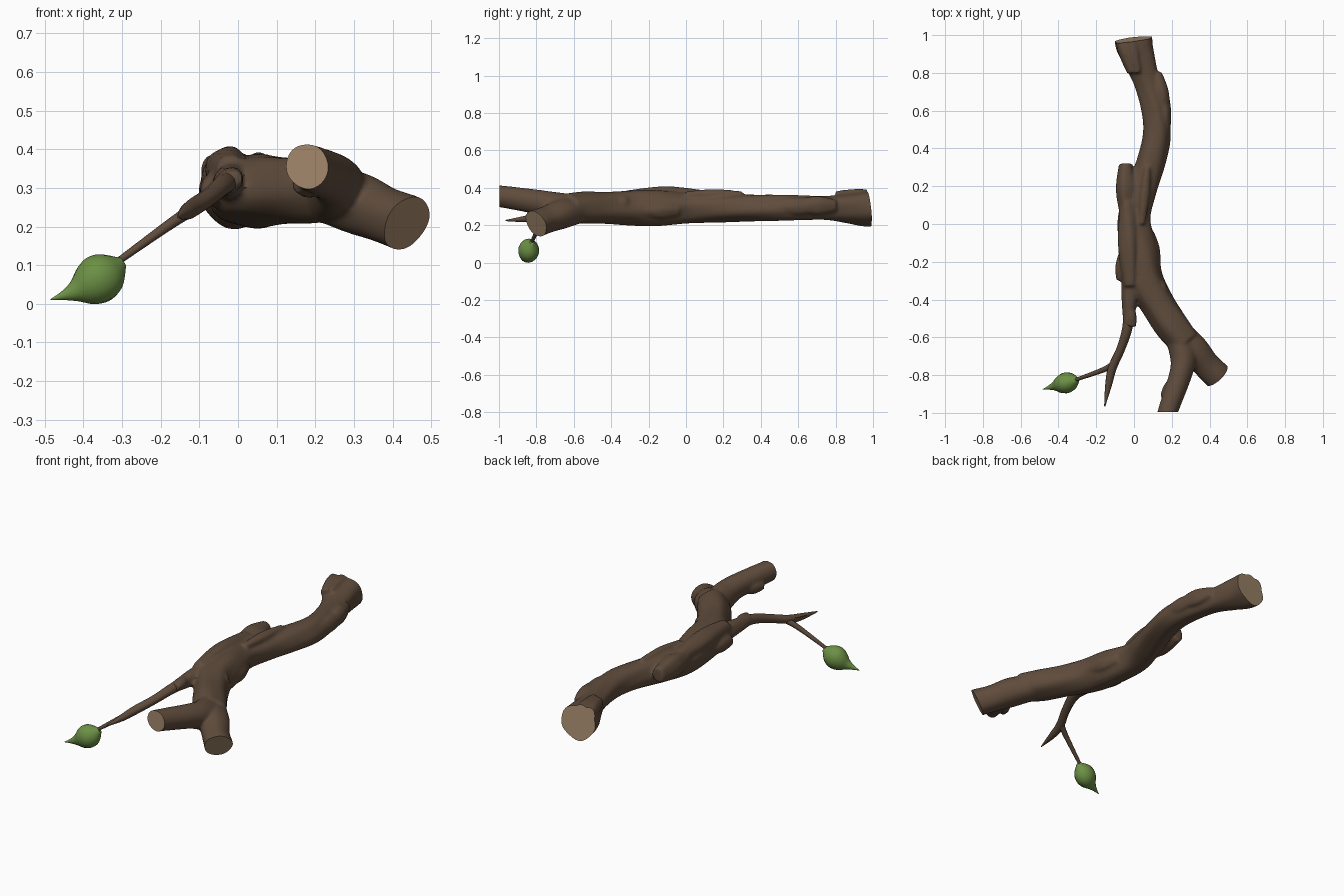
import bpy
import bmesh
from math import sin, cos, pi, radians
from mathutils import Vector

default = bpy.data.objects.get("Cube")
if default:
    bpy.data.objects.remove(default, do_unlink=True)

UP = Vector((0, 0, 1))


def make_material(name, rgb):
    mat = bpy.data.materials.new(name)
    mat.use_nodes = True
    mat.diffuse_color = (*rgb, 1)
    shader = mat.node_tree.nodes["Principled BSDF"]
    shader.inputs["Base Color"].default_value = mat.diffuse_color
    return mat


bark = make_material("brown bark", (.115, .072, .045))
cut_wood = make_material("pale cut wood", (.37, .25, .15))
leaf_green = make_material("leaf green", (.15, .28, .06))


def smooth_path(points, steps=6):
    """Catmull-Rom samples through points of (x, y, z, radius)."""
    points = [Vector(p) for p in points]
    padded = [points[0], *points, points[-1]]
    samples = []
    for before, start, end, after in zip(padded, padded[1:], padded[2:], padded[3:]):
        leave, arrive = (end - before) / 2, (after - start) / 2
        for i in range(steps):
            t = i / steps
            ease = t * t * (3 - 2 * t)
            samples.append(start.lerp(end, ease) + leave * (t * (1 - t) ** 2)
                           - arrive * (t * t * (1 - t)))
    return samples + [points[-1]]


def add_tube(bm, points, sides=24, gnarl=.03, height=1):
    """Sweep an oval ring along a path, with twisting bark ridges."""
    path = smooth_path(points)
    rings = []
    for i, sample in enumerate(path):
        ahead, behind = path[min(i + 1, len(path) - 1)], path[max(i - 1, 0)]
        tangent = (ahead - behind).to_3d().normalized()
        side = tangent.cross(UP).normalized()
        top = side.cross(tangent) * height
        ring = []
        for k in range(sides):
            angle = 2 * pi * k / sides
            ridge = sin(5 * angle + 9 * sample.y) + sin(3 * angle - 7 * sample.y)
            radius = sample.w * (1 + gnarl * ridge)
            offset = (side * cos(angle) + top * sin(angle)) * radius
            ring.append(bm.verts.new(sample.to_3d() + offset))
        rings.append(ring)
    for low, high in zip(rings, rings[1:]):
        for k in range(sides):
            bm.faces.new((low[k - 1], low[k], high[k], high[k - 1]))
    bm.faces.new(reversed(rings[0]))
    bm.faces.new(rings[-1])


def add_knot(bm, start, end, z, radius):
    """A swelling that runs between two spots on the bark and tapers at both."""
    middle = [(a + b) / 2 for a, b in zip(start, end)]
    add_tube(bm, [(*start, z, radius * .65), (*middle, z, radius), (*end, z, radius * .65)],
             height=1.2)


def finish(bm, name, *materials):
    bmesh.ops.recalc_face_normals(bm, faces=bm.faces[:])
    mesh = bpy.data.meshes.new(name)
    bm.to_mesh(mesh)
    bm.free()
    for mat in materials:
        mesh.materials.append(mat)
    mesh.shade_smooth()
    mesh.set_sharp_from_angle(angle=radians(45))
    obj = bpy.data.objects.new(name, mesh)
    bpy.context.collection.objects.link(obj)
    return obj


# Main limb at an even height, from the back end to the fork: x, y, radius
limb = [(-.01, 1.06, .095), (0, .96, .1), (.03, .87, .085), (.07, .75, .068),
        (.11, .6, .07), (.12, .47, .074), (.09, .33, .076), (.04, .18, .08),
        (0, .02, .086), (.03, -.16, .1), (.06, -.3, .098), (.13, -.43, .09),
        (.2, -.54, .09), (.27, -.63, .08)]
bm = bmesh.new()
add_tube(bm, [(x, y, .292, radius) for x, y, radius in limb], height=.95)

# Two thick branches of the fork
add_tube(bm, [(.23, -.57, .28, .07), (.31, -.66, .26, .08), (.38, -.745, .23, .073),
              (.44, -.805, .207, .075), (.475, -.845, .185, .075)], gnarl=.015)
add_tube(bm, [(.23, -.58, .285, .07), (.26, -.7, .3, .07), (.245, -.8, .325, .06),
              (.18, -.99, .355, .053), (.165, -1.06, .36, .05)], gnarl=.01, height=1.1)

# Root of the thin twig
add_tube(bm, [(0, -.24, .31, .06), (-.02, -.36, .315, .046), (-.03, -.54, .315, .027)])

# Long shoulder on the upper right and its stepped top ridge
add_knot(bm, (-.045, .32), (-.04, .05), .322, .054)
add_knot(bm, (-.035, .12), (-.02, -.33), .34, .057)
add_knot(bm, (.07, .3), (.04, 0), .36, .028)
# Broken flap on the left, near the back
add_knot(bm, (.12, .8), (.165, .6), .305, .042)
add_knot(bm, (.155, .72), (.165, .46), .3, .038)
# Flares around the back end
add_knot(bm, (-.085, 1.04), (-.01, .8), .345, .038)
add_knot(bm, (-.03, 1.05), (.02, .8), .362, .028)
# Knots near the fork
add_knot(bm, (.08, -.04), (.12, -.22), .28, .036)
add_knot(bm, (.12, -.3), (.165, -.36), .32, .03)
add_knot(bm, (-.05, -.14), (-.07, -.3), .295, .038)
# Stubs under the front branch and on the twig
add_knot(bm, (.21, -.82), (.155, -.92), .31, .03)
add_knot(bm, (-.02, -.43), (-.005, -.545), .323, .026)
branch = finish(bm, "rough_branch")

# Fuse the wood into one skin
fuse = branch.modifiers.new("fuse", "REMESH")
fuse.mode = "VOXEL"
fuse.voxel_size = .009
soften = branch.modifiers.new("soften", "SMOOTH")
soften.iterations = 4
graph = bpy.context.evaluated_depsgraph_get()
fused = bpy.data.meshes.new_from_object(branch.evaluated_get(graph))
bpy.data.objects.remove(branch, do_unlink=True)
bm = bmesh.new()
bm.from_mesh(fused)

# Saw the three ends flat and fill them with pale wood
for centre, normal in [((0, .977, .3), (-.12, 1, .12)),
                       ((.437, -.8, .208), (.6, -.65, -.4)),
                       ((.18, -.996, .355), (0, -1, 0))]:
    geom = set()
    for face in bm.faces:
        if (face.calc_center_median() - Vector(centre)).length < .17:
            geom.update([face], face.edges, face.verts)
    result = bmesh.ops.bisect_plane(bm, geom=list(geom), plane_co=centre,
                                    plane_no=normal, clear_outer=True)
    rim = [e for e in result["geom_cut"] if isinstance(e, bmesh.types.BMEdge)]
    bmesh.ops.edgeloop_fill(bm, edges=rim, mat_nr=1)
finish(bm, "branch", bark, cut_wood)

# Thin twig with a pointed end
bm = bmesh.new()
add_tube(bm, [(-.02, -.42, .317, .032), (-.035, -.55, .31, .027), (-.07, -.66, .28, .023),
              (-.115, -.76, .25, .023), (-.135, -.85, .235, .018),
              (-.155, -.965, .225, .003)], sides=12)
finish(bm, "twig", bark)

# Leaf stalk
bm = bmesh.new()
add_tube(bm, [(-.1, -.74, .255, .018), (-.17, -.775, .21, .014), (-.31, -.825, .11, .009)],
         sides=10, gnarl=0)
finish(bm, "leaf_stalk", bark)

# Plump leaf bud that sags a little and ends in a point
base, tip = Vector((-.298, -.824, .108)), Vector((-.485, -.876, .011))
girth = [.012, .045, .055, .046, .024, .01, .001]
bud = []
for i, radius in enumerate(girth):
    t = i / (len(girth) - 1)
    bud.append((*(base.lerp(tip, t) - UP * .013 * sin(pi * t)), radius))
bm = bmesh.new()
add_tube(bm, bud, sides=16, gnarl=0, height=1.15)
finish(bm, "leaf_bud", leaf_green)
